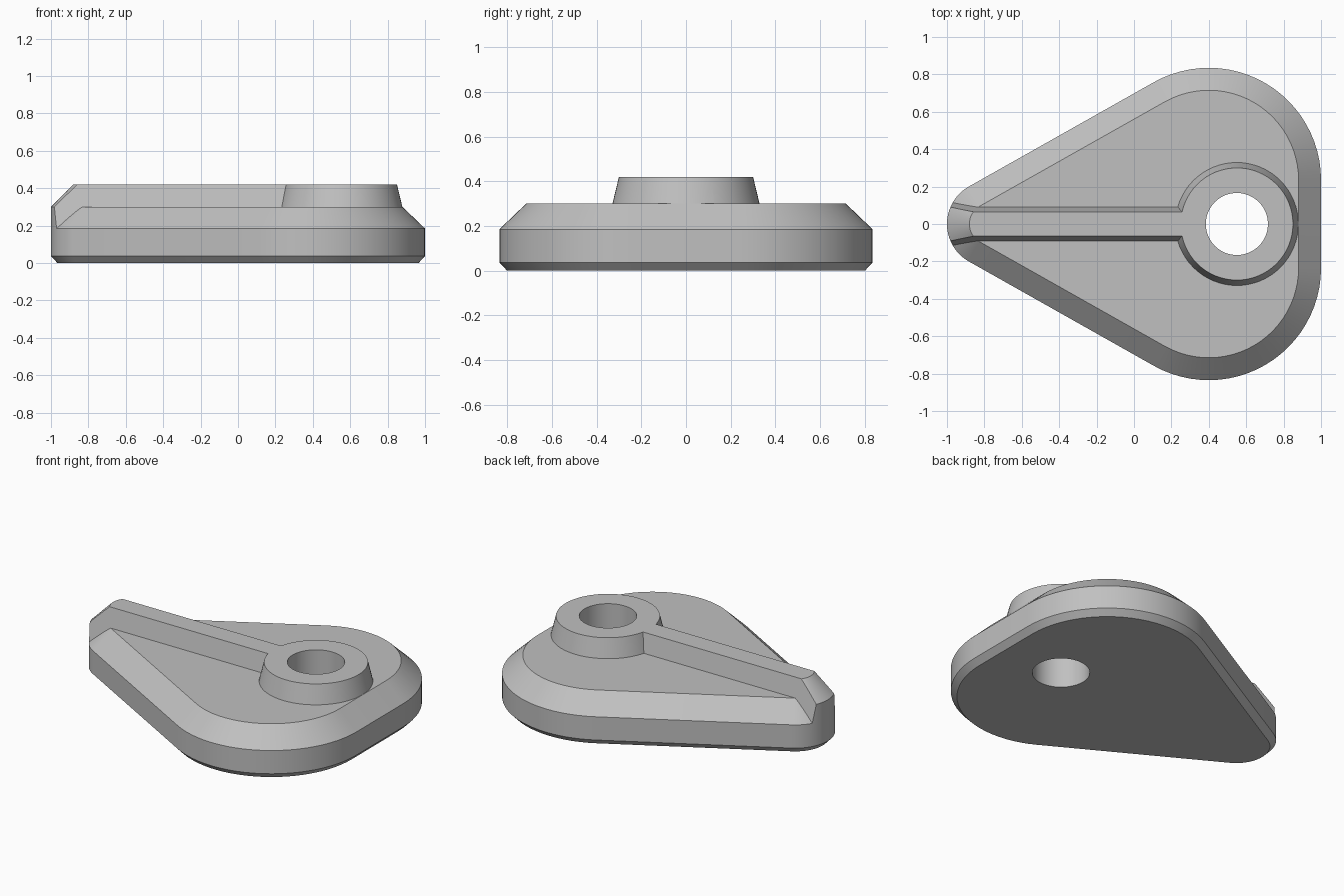
import bpy
import bmesh
from math import cos, sin, radians
from mathutils import Vector

cube = bpy.data.objects.get("Cube")
if cube:
    bpy.data.objects.remove(cube, do_unlink=True)

grey = bpy.data.materials.new("plain grey")
grey.use_nodes = True
colour = (0.53, 0.53, 0.53, 1)
grey.diffuse_color = colour
grey.node_tree.nodes["Principled BSDF"].inputs["Base Color"].default_value = colour


def make_object(name, bm):
    bmesh.ops.recalc_face_normals(bm, faces=bm.faces)
    mesh = bpy.data.meshes.new(name)
    bm.to_mesh(mesh)
    bm.free()
    mesh.materials.append(grey)
    obj = bpy.data.objects.new(name, mesh)
    bpy.context.collection.objects.link(obj)
    return obj


def loft(rings):
    """Skin a stack of equal-length point rings and cap both ends."""
    bm = bmesh.new()
    loops = [[bm.verts.new(p) for p in ring] for ring in rings]
    n = len(loops[0])
    for low, high in zip(loops, loops[1:]):
        for i in range(n):
            j = (i + 1) % n
            bm.faces.new((low[i], low[j], high[j], high[i]))
    bm.faces.new(loops[0][::-1])
    bm.faces.new(loops[-1])
    return bm


def arc(x, y, r, start, end, steps, z):
    angles = [radians(start + (end - start) * i / steps) for i in range(steps + 1)]
    return [(x + r * cos(a), y + r * sin(a), z) for a in angles]


def outline(inset, z):
    """Teardrop outline: two wide corners and a narrow rounded nose."""
    wide, nose, turn = 0.6 - inset, 0.23 - inset, 119.4
    return (arc(0.4, 0.235, wide, 0, turn, 24, z)
            + arc(-0.77, 0, nose, turn, 360 - turn, 32, z)
            + arc(0.4, -0.235, wide, 360 - turn, 360, 24, z))


def disc(r, z):
    return arc(0.55, 0, r, 0, 354.375, 63, z)


def combine(target, tool, operation):
    mod = target.modifiers.new(operation, 'BOOLEAN')
    mod.operation = operation
    mod.solver = 'EXACT'
    mod.object = tool
    bpy.context.view_layer.objects.active = target
    bpy.ops.object.modifier_apply(modifier=mod.name)
    bpy.data.objects.remove(tool, do_unlink=True)


# Body with small lower and large upper chamfers
body = make_object("body", loft([outline(0.035, 0), outline(0, 0.037),
                                 outline(0, 0.185), outline(0.12, 0.3)]))

# Rib: a taller teardrop trimmed to a narrow bar with drafted sides
bm = loft([outline(0, 0.1), outline(0, 0.3), outline(0.12, 0.42)])
cuts = [((0, 0.065, 0.42), (0, 1, 0.21)),
        ((0, -0.065, 0.42), (0, -1, 0.21)),
        ((0.5, 0, 0), (1, 0, 0))]
for point, normal in cuts:
    bmesh.ops.bisect_plane(bm, geom=bm.verts[:] + bm.edges[:] + bm.faces[:],
                           plane_co=Vector(point), plane_no=Vector(normal),
                           clear_outer=True)
    rim = [e for e in bm.edges if e.is_boundary]
    bmesh.ops.holes_fill(bm, edges=rim, sides=0)
rib = make_object("rib", bm)

# Tapered boss and its through hole
boss = make_object("boss", loft([disc(0.341, 0.25), disc(0.3, 0.42)]))
hole = make_object("hole_cutter", loft([disc(0.166, -0.1), disc(0.166, 0.6)]))
hole.hide_render = True

combine(body, boss, 'UNION')
combine(body, rib, 'UNION')
combine(body, hole, 'DIFFERENCE')

# Smooth curves, crisp edges
bpy.ops.object.select_all(action='DESELECT')
body.select_set(True)
bpy.context.view_layer.objects.active = body
bpy.ops.object.shade_smooth_by_angle(angle=radians(20))
